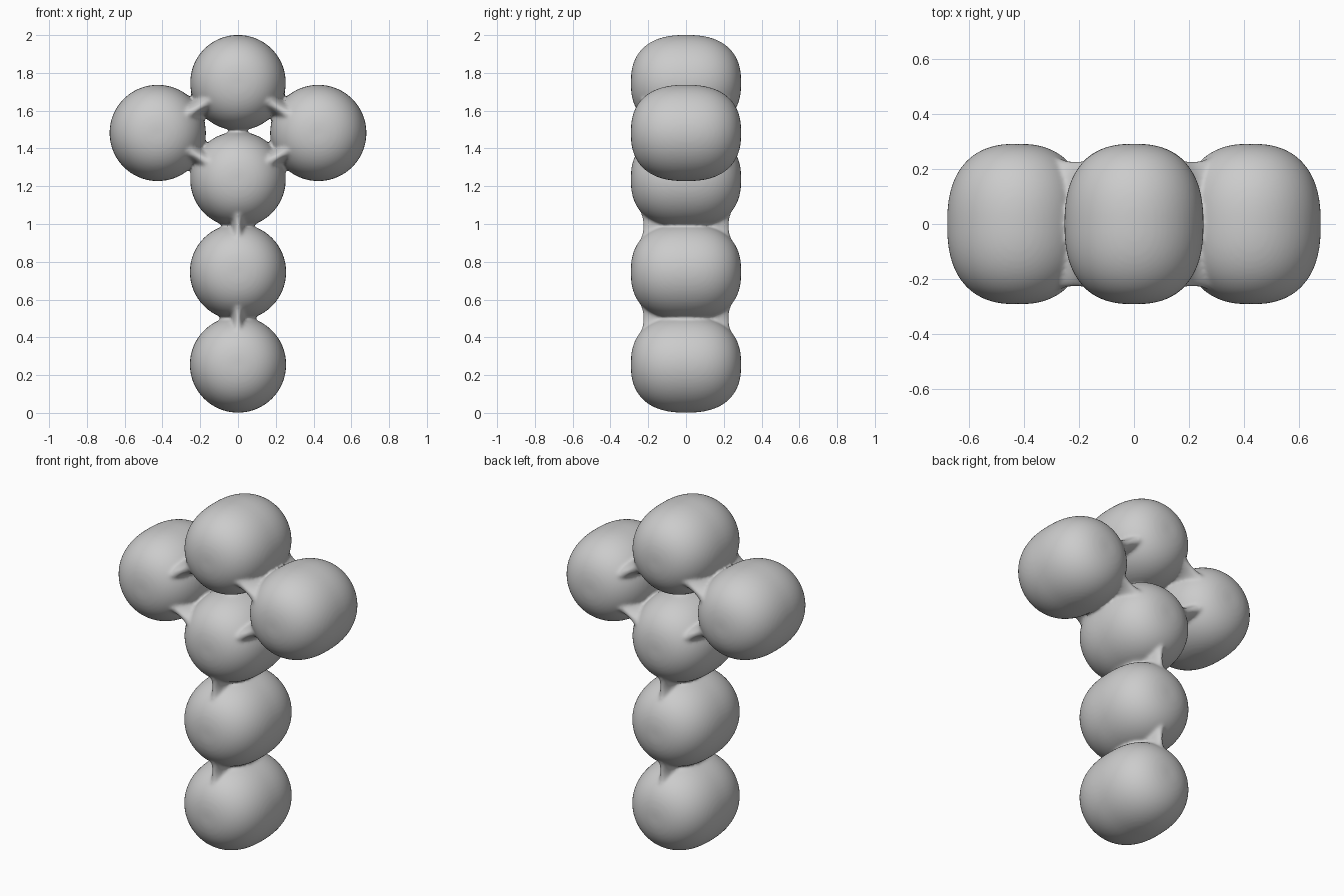
import bpy, bmesh, math
from mathutils import Vector

if "Cube" in bpy.data.objects:
    bpy.data.objects.remove(bpy.data.objects["Cube"])

R, HALF_Y, P = 0.255, 0.292, 2.45
bm = bmesh.new()


def loft(rings):
    """Skin closed rings of points and cap both ends."""
    vs = [[bm.verts.new(p) for p in ring] for ring in rings]
    n = len(vs[0])
    for a, b in zip(vs, vs[1:]):
        for i in range(n):
            j = (i + 1) % n
            bm.faces.new((a[i], a[j], b[j], b[i]))
    bm.faces.new(vs[0][::-1])
    bm.faces.new(vs[-1])


def ball(x, z, r=R):
    """Rounded drum lying along y."""
    rings = []
    for k in range(1, 40):
        a = math.pi * k / 40
        y = -math.copysign(abs(math.cos(a)) ** (2 / P), math.cos(a)) * HALF_Y
        rad = r * math.sin(a) ** (2 / P)
        rings.append([(x + rad * math.cos(t * math.tau / 64), y,
                       z + rad * math.sin(t * math.tau / 64)) for t in range(64)])
    loft(rings)


def neck(a, b, w0=0.042):
    """Thin web that joins two drums over nearly their whole depth."""
    a, b = Vector((a[0], 0, a[1])), Vector((b[0], 0, b[1]))
    mid, half = (a + b) / 2, (b - a).length / 2
    d = (b - a).normalized()
    side = Vector((d.z, 0, -d.x))
    rings = []
    for k in range(-12, 13):
        s = k / 12 * 0.9
        h = 0.228 + 0.06 * math.sin(abs(s) * math.pi / 2) ** 2
        w = w0 + 0.13 * abs(s) ** 1.5
        ring = []
        for i in range(32):
            t = math.tau * i / 32
            c, q = math.cos(t), math.sin(t)
            ring.append(mid + d * s * half + side * w * c
                        + Vector((0, math.copysign(abs(q) ** 0.9, q) * h, 0)))
        rings.append(ring)
    loft(rings)


# Stem of three drums, crown drum and two side drums
low, middle, high, crown = (0, 0.256), (0, 0.746), (0, 1.236), (0, 1.748)
for p in (low, middle):
    ball(*p)
ball(*high, 0.253)
ball(*crown, 0.253)
neck(low, middle)
neck(middle, high)
for s in (-1, 1):
    arm = (s * 0.425, 1.482)
    ball(*arm)
    neck(high, arm, 0.05)
    neck(arm, crown, 0.05)

bmesh.ops.recalc_face_normals(bm, faces=bm.faces)
mesh = bpy.data.meshes.new("body")
bm.to_mesh(mesh)
bm.free()
body = bpy.data.objects.new("body", mesh)
bpy.context.collection.objects.link(body)

# Fuse everything into one skin and soften the joins
fuse = body.modifiers.new("fuse", 'REMESH')
fuse.mode = 'VOXEL'
fuse.voxel_size = 0.009
fuse.use_smooth_shade = True
soft = body.modifiers.new("soften", 'SMOOTH')
soft.factor = 0.5
soft.iterations = 8
